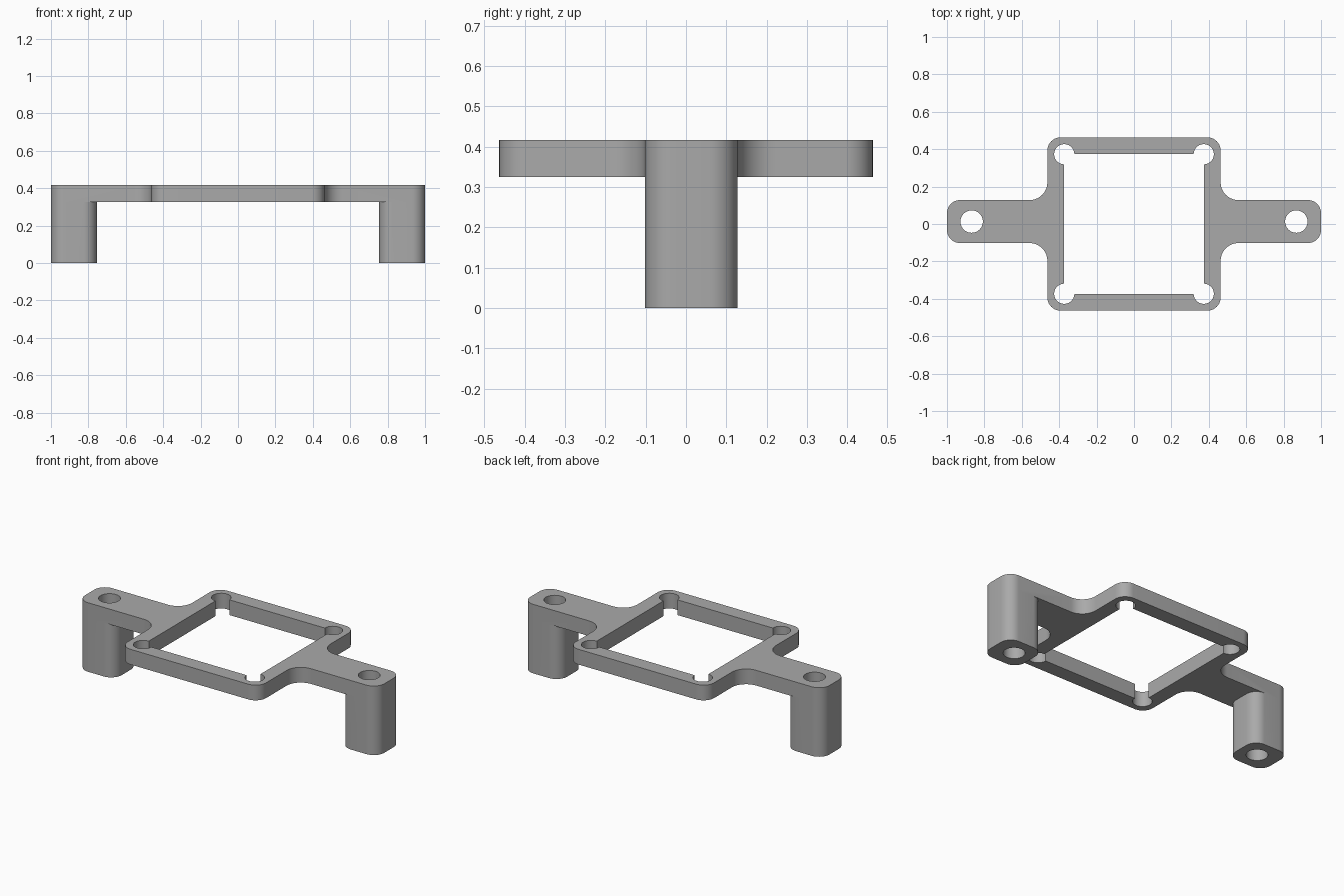
import bpy
import bmesh
import math
from mathutils import Vector

old = bpy.data.objects.get("Cube")
if old:
    bpy.data.objects.remove(old, do_unlink=True)

grey = bpy.data.materials.new("plain grey")
grey.use_nodes = True
grey.diffuse_color = (0.4, 0.4, 0.4, 1)
grey.node_tree.nodes["Principled BSDF"].inputs["Base Color"].default_value = (0.4, 0.4, 0.4, 1)

TOP, UNDER = 0.417, 0.325
ARM_LOW, ARM_HIGH = -0.102, 0.128
FRAME, WINDOW, CORNER = 0.463, 0.373, 0.07


def rounded(corners, steps=10):
    """Replace each (x, y, radius) corner by a tangent arc."""
    out = []
    for i, (x, y, r) in enumerate(corners):
        p = Vector((x, y))
        a = (Vector(corners[i - 1][:2]) - p).normalized()
        b = (Vector(corners[(i + 1) % len(corners)][:2]) - p).normalized()
        if r == 0:
            out.append(p)
            continue
        # All corners are right angles
        centre = p + (a + b) * r
        for k in range(steps + 1):
            t = k / steps * math.pi / 2
            out.append(centre - b * r * math.cos(t) - a * r * math.sin(t))
    return out


def prism(name, points, low, high):
    bm = bmesh.new()
    face = bm.faces.new([bm.verts.new((p[0], p[1], low)) for p in points])
    side = bmesh.ops.extrude_face_region(bm, geom=[face])["geom"]
    moved = [v for v in side if isinstance(v, bmesh.types.BMVert)]
    bmesh.ops.translate(bm, verts=moved, vec=(0, 0, high - low))
    bmesh.ops.recalc_face_normals(bm, faces=bm.faces)
    mesh = bpy.data.meshes.new(name)
    bm.to_mesh(mesh)
    bm.free()
    mesh.materials.append(grey)
    obj = bpy.data.objects.new(name, mesh)
    bpy.context.collection.objects.link(obj)
    return obj


def circle(x, y, r, sides=40):
    return [(x + r * math.cos(math.tau * k / sides),
             y + r * math.sin(math.tau * k / sides)) for k in range(sides)]


def combine(target, tool, operation):
    mod = target.modifiers.new(operation, "BOOLEAN")
    mod.operation, mod.solver, mod.object = operation, "EXACT", tool
    bpy.context.view_layer.objects.active = target
    bpy.ops.object.modifier_apply(modifier=mod.name)
    bpy.data.objects.remove(tool, do_unlink=True)


# Square frame with an arm on each side, as one outline
half = [(FRAME, -FRAME, CORNER), (FRAME, ARM_LOW, 0.095), (1, ARM_LOW, CORNER),
        (1, ARM_HIGH, CORNER), (FRAME, ARM_HIGH, 0.095), (FRAME, FRAME, CORNER)]
outline = half + [(-x, y, r) for x, y, r in reversed(half)]
bracket = prism("mounting_bracket", rounded(outline), UNDER, TOP)

# Legs under the arm ends
for s in (-1, 1):
    leg = [(s * x, y, CORNER) for x, y in
           ((0.755, ARM_LOW), (1, ARM_LOW), (1, ARM_HIGH), (0.755, ARM_HIGH))]
    combine(bracket, prism("leg", rounded(leg), 0, UNDER), "UNION")

# Screw holes through the arms and legs
for s in (-1, 1):
    combine(bracket, prism("screw_hole", circle(s * 0.868, 0.013, 0.06), -0.1, 0.6), "DIFFERENCE")

# Square window with round corner reliefs
w = WINDOW
square = [(-w, -w), (w, -w), (w, w), (-w, w)]
combine(bracket, prism("window", square, 0.2, 0.6), "DIFFERENCE")
for x, y in square:
    combine(bracket, prism("corner_relief", circle(x, y, 0.054), 0.2, 0.6), "DIFFERENCE")

# Smooth curved walls, sharp rims
bpy.ops.object.select_all(action="DESELECT")
bracket.select_set(True)
bpy.context.view_layer.objects.active = bracket
bpy.ops.object.shade_smooth_by_angle(angle=math.radians(30))
